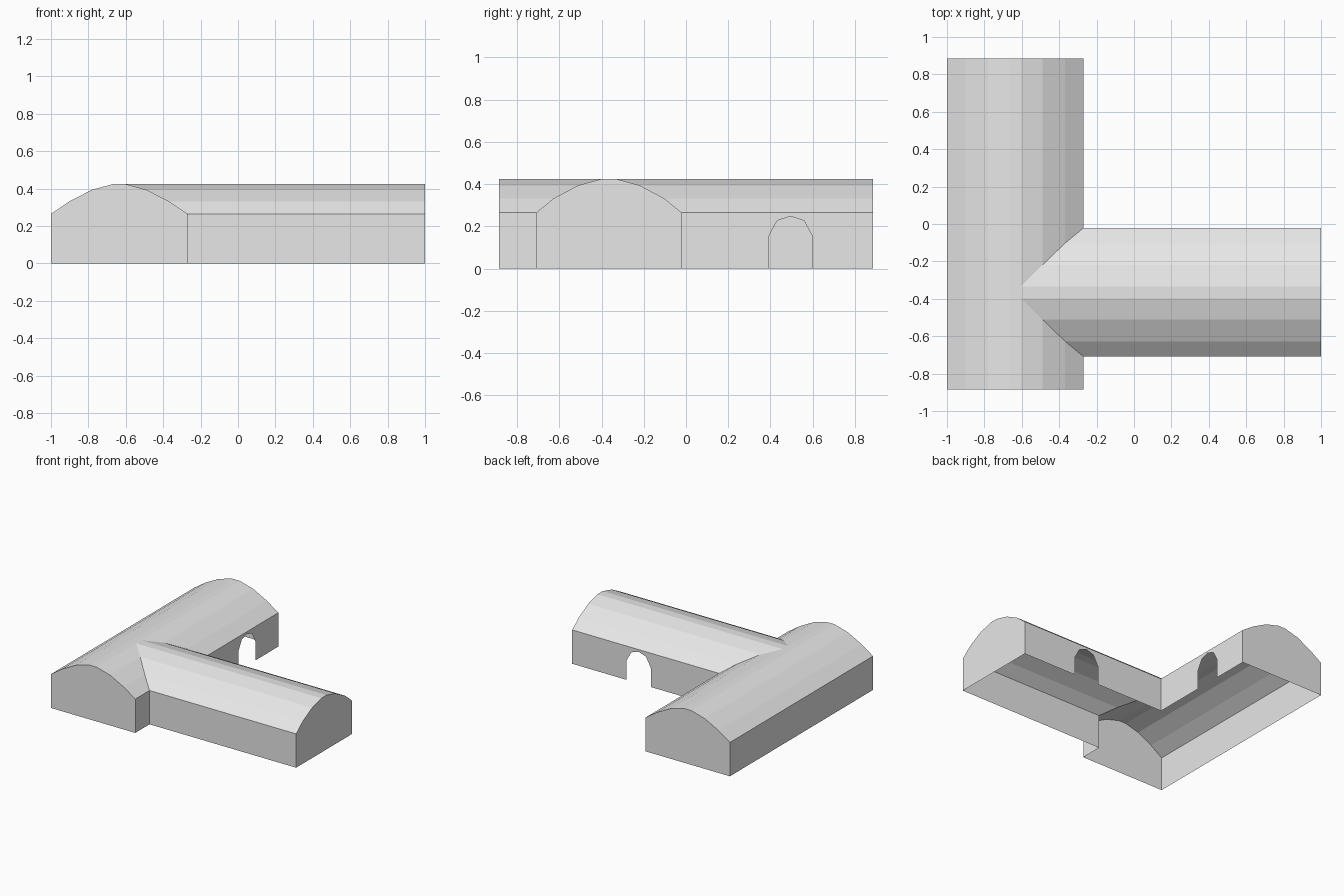
import bpy
import bmesh
from mathutils import Vector

if "Cube" in bpy.data.objects:
    bpy.data.objects.remove(bpy.data.objects["Cube"], do_unlink=True)

stone = bpy.data.materials.new("light_grey")
stone.use_nodes = True
stone.diffuse_color = (0.8, 0.8, 0.8, 1)
stone.node_tree.nodes["Principled BSDF"].inputs["Base Color"].default_value = (0.8, 0.8, 0.8, 1)

# Shared dimensions: both halls have vaults of matching heights
EAVE = 0.265
HEIGHTS = [0.425, 0.394, 0.332, EAVE]       # crown down to eave
MAIN_OFFS = [0.031, 0.146, 0.266, 0.365]    # half widths at those heights
WING_OFFS = [0.032, 0.146, 0.262, 0.344]
MAIN_X, MAIN_END = -0.635, 0.885
WING_Y, WING_END = -0.365, 1.0
INNER_X = MAIN_X + MAIN_OFFS[-1]
WING_BACK = WING_Y + WING_OFFS[-1]
WING_FRONT = WING_Y - WING_OFFS[-1]
MAIN_CORE = Vector((MAIN_X, 0, 0))
WING_CORE = Vector((0.3, WING_Y, 0))


def sheet(name, polygons, core):
    """Thin shell part whose faces all look away from the hall's core."""
    bm = bmesh.new()
    for points in polygons:
        face = bm.faces.new([bm.verts.new(p) for p in points])
        face.normal_update()
        if face.normal.dot(face.calc_center_median() - core) < 0:
            face.normal_flip()
    bmesh.ops.remove_doubles(bm, verts=bm.verts, dist=0.0005)
    mesh = bpy.data.meshes.new(name)
    bm.to_mesh(mesh)
    bm.free()
    mesh.materials.append(stone)
    obj = bpy.data.objects.new(name, mesh)
    bpy.context.collection.objects.link(obj)
    return obj


def wall(start, end, door=None):
    """Outline of a straight wall as (position, height), with an arched doorway notch."""
    outline = [(end, 0), (end, EAVE), (start, EAVE), (start, 0)]
    if door is not None:
        arch = [(-0.105, 0), (-0.105, 0.15), (-0.064, 0.226), (0, 0.248),
                (0.064, 0.226), (0.105, 0.15), (0.105, 0)]
        outline += [(door + d, z) for d, z in arch]
    return outline


def gable(centre, offs):
    """Outline of an end wall below a vault."""
    ring = list(zip(offs, HEIGHTS))
    right = [(centre + o, z) for o, z in ring]
    left = [(centre - o, z) for o, z in reversed(ring)]
    return [(centre - offs[-1], 0)] + left + right + [(centre + offs[-1], 0)]


def along_x(outline, y):
    return [(p, y, z) for p, z in outline]


def along_y(outline, x):
    return [(x, p, z) for p, z in outline]


# Vault strips; the two vaults meet in mitred valleys
top = HEIGHTS[0]
m, w = MAIN_OFFS[0], WING_OFFS[0]
main_roof = [[(MAIN_X - m, -MAIN_END, top), (MAIN_X + m, -MAIN_END, top),
              (MAIN_X + m, MAIN_END, top), (MAIN_X - m, MAIN_END, top)]]
wing_roof = [[(MAIN_X + m, WING_Y - w, top), (WING_END, WING_Y - w, top),
              (WING_END, WING_Y + w, top), (MAIN_X + m, WING_Y + w, top)]]
for i in range(len(HEIGHTS) - 1):
    za, zb = HEIGHTS[i:i + 2]
    ma, mb = MAIN_OFFS[i:i + 2]
    wa, wb = WING_OFFS[i:i + 2]
    xa, xb = MAIN_X + ma, MAIN_X + mb
    main_roof.append([(MAIN_X - ma, -MAIN_END, za), (MAIN_X - mb, -MAIN_END, zb),
                      (MAIN_X - mb, MAIN_END, zb), (MAIN_X - ma, MAIN_END, za)])
    for side in (-1, 1):
        ya, yb = WING_Y + side * wa, WING_Y + side * wb
        main_roof.append([(xa, side * MAIN_END, za), (xb, side * MAIN_END, zb),
                          (xb, yb, zb), (xa, ya, za)])
        wing_roof.append([(xa, ya, za), (xb, yb, zb),
                          (WING_END, yb, zb), (WING_END, ya, za)])
sheet("main_hall_vault", main_roof, MAIN_CORE)
sheet("wing_vault", wing_roof, WING_CORE)

# Main hall walls
main_gable = gable(MAIN_X, MAIN_OFFS)
sheet("main_front_gable", [along_x(main_gable, -MAIN_END)], MAIN_CORE)
sheet("main_back_gable", [along_x(main_gable, MAIN_END)], MAIN_CORE)
sheet("main_outer_wall", [along_y(wall(-MAIN_END, MAIN_END), -1.0)], MAIN_CORE)
sheet("main_short_wall", [along_y(wall(-MAIN_END, WING_FRONT), INNER_X)], MAIN_CORE)
sheet("main_door_wall", [along_y(wall(WING_BACK, MAIN_END, 0.495), INNER_X)], MAIN_CORE)

# Wing walls
sheet("wing_gable", [along_y(gable(WING_Y, WING_OFFS), WING_END)], WING_CORE)
sheet("wing_front_wall", [along_x(wall(INNER_X, WING_END), WING_FRONT)], WING_CORE)
sheet("wing_door_wall", [along_x(wall(INNER_X, WING_END, 0.425), WING_BACK)], WING_CORE)
